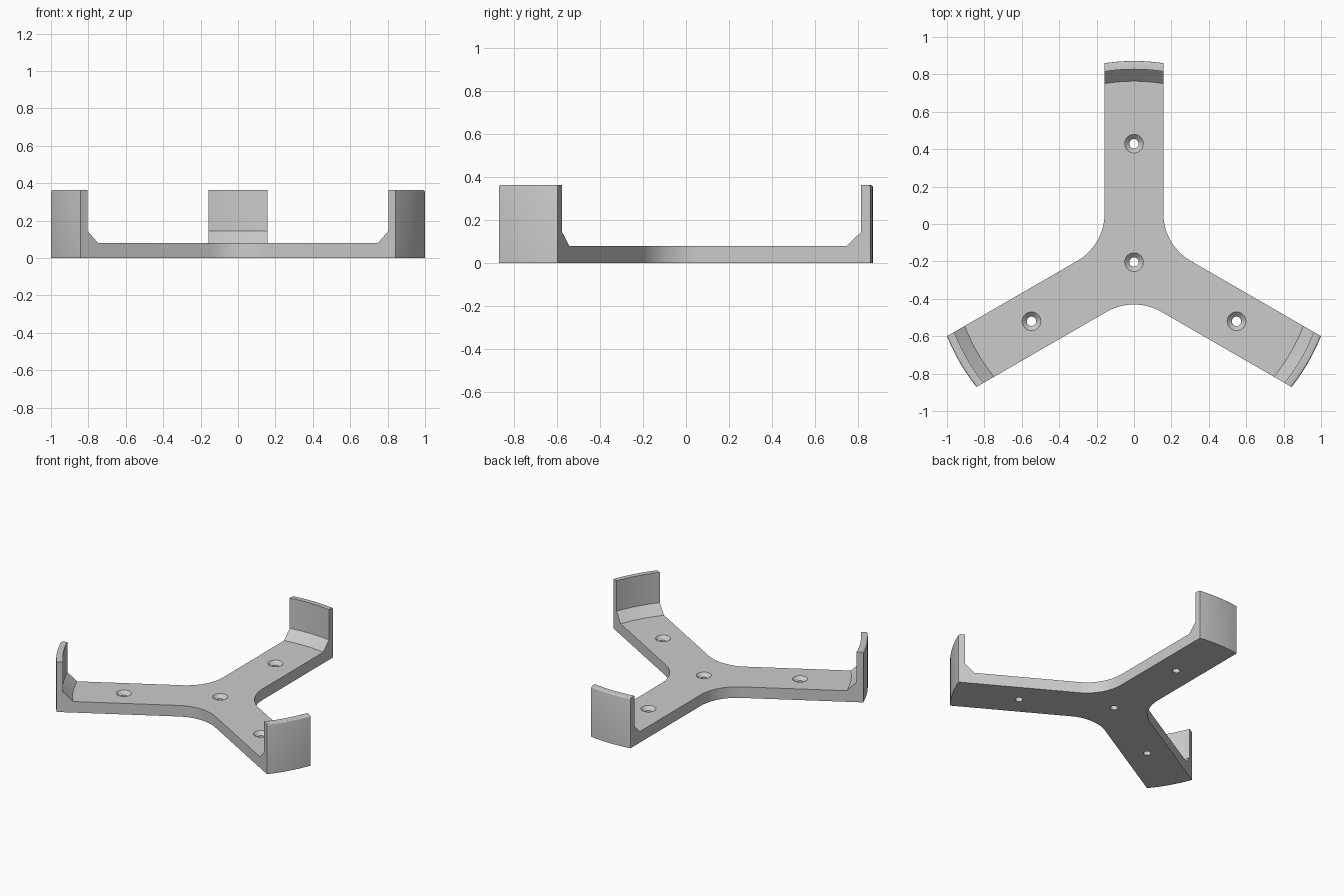
import bpy, bmesh, math
from mathutils import Vector

if "Cube" in bpy.data.objects:
    bpy.data.objects.remove(bpy.data.objects["Cube"])

HUB = Vector((0, -0.2036, 0))    # centre of the three arms
W = 0.157                        # half width of an arm
T = 0.08                         # plate thickness
H = 0.363                        # height of the end walls
R_OUT, R_IN, R_CHAMFER = 1.075, 1.031, 0.967
FILLET = 0.295                   # radius between neighbouring arms
LIP = 0.012                      # rounding on the outer top edge
ARMS = [math.radians(a) for a in (90, 210, 330)]
N_ARC, N_FILLET = 16, 20

grey = bpy.data.materials.new("light grey")
grey.use_nodes = True
grey.diffuse_color = (0.6, 0.6, 0.6, 1)
grey.node_tree.nodes["Principled BSDF"].inputs["Base Color"].default_value = (0.6, 0.6, 0.6, 1)


def polar(angle, r):
    return Vector((math.cos(angle) * r, math.sin(angle) * r, 0))


def finish(bm, name):
    bmesh.ops.recalc_face_normals(bm, faces=bm.faces)
    mesh = bpy.data.meshes.new(name)
    bm.to_mesh(mesh)
    bm.free()
    mesh.materials.append(grey)
    obj = bpy.data.objects.new(name, mesh)
    bpy.context.collection.objects.link(obj)
    return obj


# Radial section of an arm end: gusset, wall, rounded lip, outer face
section = [(R_CHAMFER, T), (R_IN, T + R_IN - R_CHAMFER), (R_IN, H)]
for i in range(4):
    a = math.radians(90 - 30 * i)
    section.append((R_OUT - LIP + LIP * math.cos(a), H - LIP + LIP * math.sin(a)))
section.append((R_OUT, 0))

# Three-armed bracket as one closed solid
bm = bmesh.new()
ends, fillets = [], []
for a in ARMS:
    grid = []
    for i in range(N_ARC + 1):
        u = -W + 2 * W * i / N_ARC
        grid.append([bm.verts.new(HUB + polar(a, math.sqrt(r * r - u * u))
                                  + polar(a + math.pi / 2, u) + Vector((0, 0, z)))
                     for r, z in section])
    ends.append(grid)
    centre = HUB + polar(a + math.pi / 3, (W + FILLET) / math.sin(math.pi / 3))
    curve = []
    for i in range(N_FILLET + 1):
        p = centre + polar(a + math.radians(270 - 60 * i / N_FILLET), FILLET)
        curve.append((bm.verts.new(p + Vector((0, 0, T))), bm.verts.new(p)))
    fillets.append(curve)

top, bottom = [], []
for k in range(3):
    grid, after, before = ends[k], fillets[k], fillets[k - 1]
    for c0, c1 in zip(grid, grid[1:]):
        for j in range(len(section) - 1):
            bm.faces.new((c0[j], c0[j + 1], c1[j + 1], c1[j]))
    for p, q in zip(after, after[1:]):
        bm.faces.new((p[0], p[1], q[1], q[0]))
    # flat sides of the arm
    bm.faces.new([before[-1][0]] + grid[0] + [before[-1][1]])
    bm.faces.new([after[0][0]] + grid[-1] + [after[0][1]])
    top += [c[0] for c in grid] + [p[0] for p in after]
    bottom += [c[-1] for c in grid] + [p[1] for p in after]
bm.faces.new(top)
bm.faces.new(bottom)
bracket = finish(bm, "three_arm_bracket")

# Countersunk screw holes: one in the hub, one in each arm
bm = bmesh.new()
SEG = 32
for pos in [HUB] + [HUB + polar(a, 0.633) for a in ARMS]:
    rings = []
    for r, z in ((0.025, -0.05), (0.025, T - 0.025), (0.05, T), (0.05, T + 0.05)):
        rings.append([bm.verts.new(pos + polar(2 * math.pi * i / SEG, r) + Vector((0, 0, z)))
                      for i in range(SEG)])
    for lo, hi in zip(rings, rings[1:]):
        for i in range(SEG):
            bm.faces.new((lo[i - 1], lo[i], hi[i], hi[i - 1]))
    bm.faces.new(rings[0])
    bm.faces.new(rings[-1])
cutter = finish(bm, "screw_hole_cutter")
cutter.hide_render = True

cut = bracket.modifiers.new("screw holes", 'BOOLEAN')
cut.operation = 'DIFFERENCE'
cut.solver = 'EXACT'
cut.object = cutter
bpy.ops.object.select_all(action='DESELECT')
bracket.select_set(True)
bpy.context.view_layer.objects.active = bracket
bpy.ops.object.modifier_apply(modifier=cut.name)
bpy.data.objects.remove(cutter)
bpy.ops.object.shade_smooth_by_angle(angle=math.radians(25))
